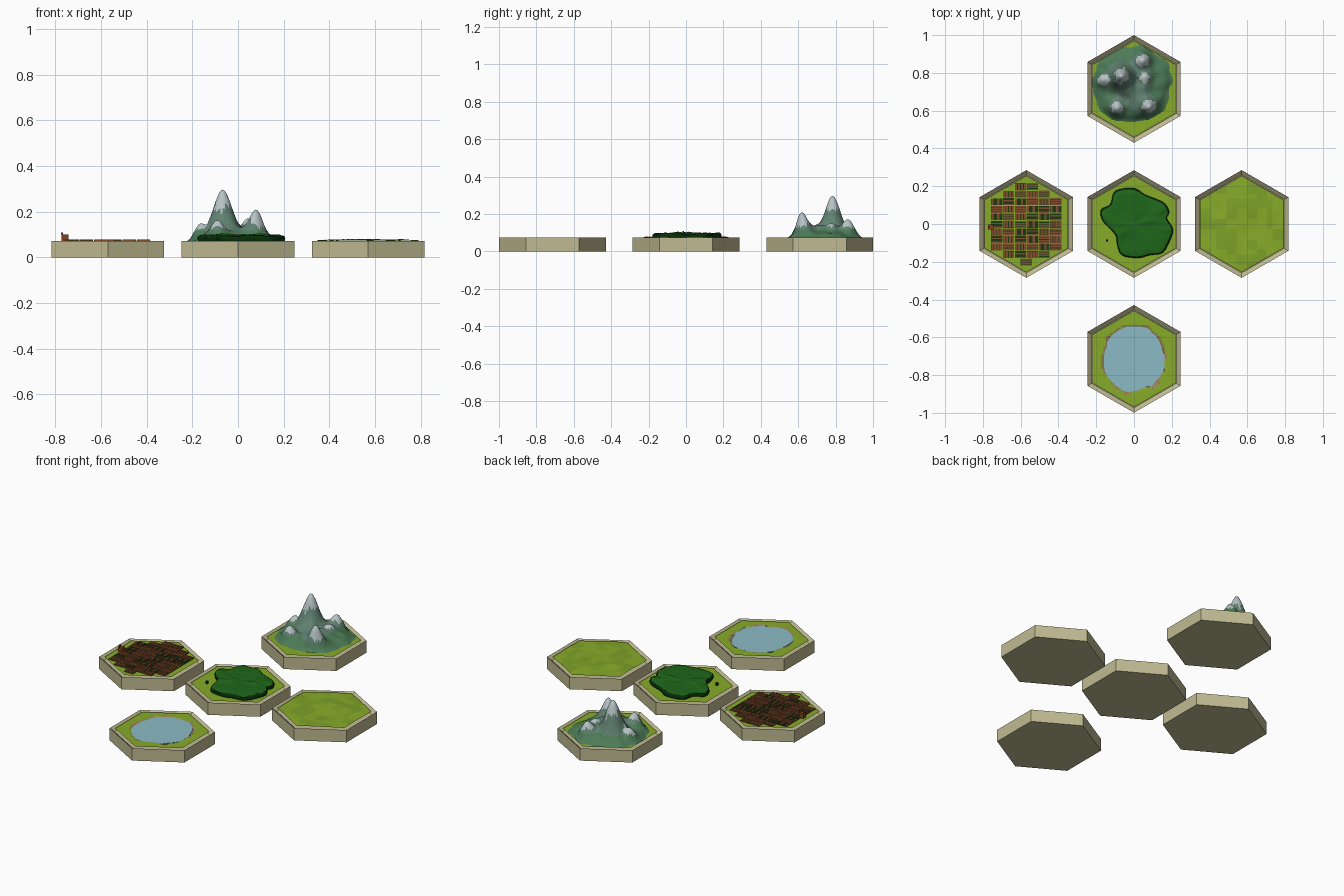
import bpy, bmesh, math, random
from mathutils import Vector, noise

if "Cube" in bpy.data.objects:
    bpy.data.objects.remove(bpy.data.objects["Cube"])

random.seed(4)
TOP = 0.073           # height of the turf
APO = 0.221           # inner hexagon apothem
CENTRES = {"mountain": (0, 0.715), "field": (-0.57, 0), "forest": (0, 0),
           "meadow": (0.57, 0), "lake": (0, -0.714)}


def mat(name, r, g, b):
    m = bpy.data.materials.new(name)
    m.diffuse_color = [*[(c / 255) ** 2.2 for c in (r, g, b)], 1]
    m.use_nodes = True
    m.node_tree.nodes["Principled BSDF"].inputs["Base Color"].default_value = m.diffuse_color
    return m


STONE = mat("stone_rim", 190, 185, 145)
GRASS = mat("grass", 134, 170, 45)
GRASS2 = mat("grass_dark", 124, 160, 44)
BANK = mat("bank", 150, 128, 85)
WATER = mat("water", 138, 186, 196)
LEAF = mat("leaf", 36, 102, 32)
LEAF_DARK = mat("leaf_dark", 16, 50, 18)
ROCK_LOW = mat("rock_low", 78, 122, 88)
ROCK = mat("rock", 96, 128, 112)
SNOW = mat("snow", 182, 194, 196)
SOIL = mat("soil", 128, 78, 48)
CROP = mat("crop", 34, 58, 26)
BRICK = mat("brick", 130, 66, 38)


def finish(bm, name, mats, centre, smooth=None):
    bmesh.ops.recalc_face_normals(bm, faces=bm.faces)
    me = bpy.data.meshes.new(name)
    bm.to_mesh(me)
    bm.free()
    for m in mats:
        me.materials.append(m)
    ob = bpy.data.objects.new(name, me)
    ob.location = (*centre, 0)
    bpy.context.collection.objects.link(ob)
    if smooth:
        bpy.ops.object.select_all(action='DESELECT')
        ob.select_set(True)
        bpy.context.view_layer.objects.active = ob
        bpy.ops.object.shade_smooth_by_angle(angle=math.radians(smooth))
    return ob


def wave(x, y, scale, seed=0):
    return noise.noise(Vector((x * scale, y * scale, seed + 0.37)))


def tile(name, centre):
    # hexagonal tray with a raised rim
    bm = bmesh.new()
    hexa = [bm.verts.new((0.285 * math.sin(k * math.pi / 3), 0.285 * math.cos(k * math.pi / 3), 0))
            for k in range(6)]
    base = bm.faces.new(hexa)
    ext = bmesh.ops.extrude_face_region(bm, geom=[base], use_keep_orig=True)
    up = [v for v in ext["geom"] if isinstance(v, bmesh.types.BMVert)]
    bmesh.ops.translate(bm, verts=up, vec=(0, 0, TOP))
    bmesh.ops.recalc_face_normals(bm, faces=bm.faces)
    top = max(bm.faces, key=lambda f: f.calc_center_median().z)
    bmesh.ops.inset_region(bm, faces=[top], thickness=0.247 - APO)
    bmesh.ops.translate(bm, verts=top.verts[:], vec=(0, 0, -0.02))
    finish(bm, name + "_tile", [STONE], centre)


def terrain(name, centre, height, pick, mats, n, smooth=None, keep=None):
    # grid trimmed to the inner hexagon, lifted by a height function
    bm = bmesh.new()
    bmesh.ops.create_grid(bm, x_segments=n, y_segments=n, size=0.27)
    for k in range(6):
        d = Vector((math.cos(k * math.pi / 3), math.sin(k * math.pi / 3), 0))
        bmesh.ops.bisect_plane(bm, geom=bm.verts[:] + bm.edges[:] + bm.faces[:],
                               plane_co=d * APO, plane_no=d, clear_outer=True)
    for v in bm.verts:
        v.co.z = height(v.co.x, v.co.y)
    for f in bm.faces:
        c = f.calc_center_median()
        f.material_index = pick(c.x, c.y, c.z)
    if keep:
        bmesh.ops.delete(bm, geom=[f for f in bm.faces if not keep(f)], context='FACES')
    return finish(bm, name, mats, centre, smooth)


def loop_points(pts, sub=4):
    # closed smooth curve through a few outline points
    out, n = [], len(pts)
    P = [Vector(p) for p in pts]
    for i in range(n):
        a, b, c, d = (P[(i + k) % n] for k in (-1, 0, 1, 2))
        for s in range(sub):
            t = s / sub
            out.append(0.5 * (2 * b + (c - a) * t + (2 * a - 5 * b + 4 * c - d) * t * t
                              + (3 * b - a - 3 * c + d) * t ** 3))
    return out


def patch(name, centre, outline, rings, bump, mats, smooth):
    # stacked scaled outlines: rings are (scale, z, material)
    bm = bmesh.new()
    prev = None
    for s, z, m in rings:
        cur = [bm.verts.new((p.x * s, p.y * s, z + bump(p.x * s, p.y * s, s))) for p in outline]
        if prev:
            for i in range(len(cur)):
                j = (i + 1) % len(cur)
                bm.faces.new((prev[i], prev[j], cur[j], cur[i])).material_index = m
        prev = cur
    bm.faces.new(prev).material_index = rings[-1][2]
    return finish(bm, name, mats, centre, smooth)


def add_box(bm, x, y, z0, sx, sy, sz, index=0):
    vs = bmesh.ops.create_cube(bm, size=1)["verts"]
    for v in vs:
        v.co = Vector((x + v.co.x * sx, y + v.co.y * sy, z0 + (v.co.z + 0.5) * sz))
    for f in {f for v in vs for f in v.link_faces}:
        f.material_index = index


for key, c in CENTRES.items():
    tile(key, c)

# plain turf on three tiles, rolling turf on the meadow
block = lambda x, y, z: int(wave(round(x / 0.05), round(y / 0.05), 0.73) > 0.1)
for key in ("mountain", "field", "forest"):
    terrain(key + "_turf", CENTRES[key], lambda x, y: TOP, lambda x, y, z: 0, [GRASS], 4)


def meadow_height(x, y):
    fade = max(0, 1 - (math.hypot(x, y) / 0.26) ** 4)
    return TOP + fade * (0.004 + 0.007 * wave(x, y, 14))


terrain("meadow_turf", CENTRES["meadow"], meadow_height, block, [GRASS, GRASS2], 20, 30)

# lake: turf sinking to a brown bank, with a flat water sheet
shore = lambda x, y: math.hypot(x, y) - 0.175 - 0.02 * wave(x, y, 16, 3)
terrain("lake_turf", CENTRES["lake"],
        lambda x, y: TOP - 0.012 * min(1, max(0, -shore(x, y) / 0.02)),
        lambda x, y, z: int(shore(x, y) < 0.004), [GRASS, BANK], 40)
radii = [0.165, 0.158, 0.168, 0.178, 0.172, 0.178, 0.172, 0.165, 0.158, 0.168, 0.172, 0.18,
         0.175, 0.178, 0.165, 0.17]
lake = loop_points([(r * math.cos(i * math.pi / 8), r * math.sin(i * math.pi / 8))
                    for i, r in enumerate(radii)], 2)
patch("lake_water", CENTRES["lake"], lake, [(1, 0.068, 0), (1, 0.0705, 0)],
      lambda x, y, s: 0, [WATER], None)

# mountain: (x, y, summit height, spread)
PEAKS = [(-0.067, 0.068, 0.297, 0.036), (0.078, -0.095, 0.21, 0.030), (-0.09, -0.10, 0.165, 0.026),
         (-0.16, 0.05, 0.15, 0.025), (0.045, 0.15, 0.172, 0.028), (0.055, 0.06, 0.15, 0.022)]


def bell(p, x, y):
    return math.exp(-((x - p[0]) ** 2 + (y - p[1]) ** 2) / (2 * p[3] ** 2))


def mountain_height(x, y):
    r = math.hypot(x + 0.012, y - 0.025) / (0.207 + 0.025 * wave(x, y, 14, 5))
    base = 0.062 * max(0, 1 - r * r) * (1 + 0.4 * wave(x, y, 18, 1))
    h = base + max((p[2] - TOP - base) * bell(p, x, y) for p in PEAKS)
    return TOP - 0.002 + h * min(1, max(0, (1.05 - r) * 5)) + 0.002 * (r < 1)


def mountain_pick(x, y, z):
    if max(bell(p, x, y) for p in PEAKS) + 0.25 * wave(x, y, 40, 2) > 0.52:
        return 2
    return int(z > 0.118)


terrain("mountain", CENTRES["mountain"], mountain_height, mountain_pick,
        [ROCK_LOW, ROCK, SNOW], 56, 60, lambda f: max(v.co.z for v in f.verts) > TOP)

# forest canopy with dark sides and a small stump
canopy = loop_points([(-0.10, 0.175), (0, 0.19), (0.06, 0.155), (0.155, 0.115), (0.187, 0.065),
                      (0.175, 0.03), (0.205, -0.02), (0.2, -0.065), (0.155, -0.15), (0.085, -0.165),
                      (0.02, -0.18), (-0.065, -0.165), (-0.09, -0.105), (-0.10, -0.055),
                      (-0.165, 0.015), (-0.175, 0.075), (-0.125, 0.105)])
patch("forest_canopy", CENTRES["forest"], canopy,
      [(0.98, 0.07, 0), (1, 0.082, 0), (0.985, 0.092, 0), (0.95, 0.096, 0), (0.8, 0.097, 1),
       (0.65, 0.098, 1), (0.5, 0.097, 1), (0.35, 0.098, 1), (0.2, 0.097, 1), (0.07, 0.098, 1)],
      lambda x, y, s: 0 if s > 0.97 else 0.009 * wave(x, y * 1.6, 22, 2), [LEAF_DARK, LEAF], 50)
bm = bmesh.new()
add_box(bm, -0.143, -0.087, 0.07, 0.012, 0.012, 0.018)
finish(bm, "forest_stump", [LEAF_DARK], (0, 0))

# field: plots of crop strips, alternating direction, wider towards the middle
bm = bmesh.new()
PW, PH = 0.0625, 0.04
half = [1, 3, 3, 3, 3, 3, 3, 3, 3, 2, 2, 1]
for r in range(11):
    y = 0.198 - r * PH
    cols = [-1, 0] if r == 0 else [0 - 0.5] if r == 10 else range(-3, 3)
    for k in cols:
        x = (k + 0.5) * PW
        if math.hypot(x, y) > 0.222:
            continue
        flat = (r + int(k)) % 2 == 0
        soil = random.random() < 0.62
        add_box(bm, x, y, 0.07, PW - 0.003, PH - 0.004, 0.0045, 1)
        for i in range(4):
            t = (i + 0.5) / 4 - 0.5
            tone = 0 if soil else (i % 2)
            if flat:
                add_box(bm, x, y + t * PH, 0.07, PW - 0.004, PH / 4 - 0.003, 0.0085, tone)
            else:
                add_box(bm, x + t * PW, y, 0.07, PW / 4 - 0.004, PH - 0.005, 0.0085, tone)
finish(bm, "field_crops", [SOIL, CROP], CENTRES["field"])

# farmhouse with chimney
bm = bmesh.new()
add_box(bm, -0.188, -0.015, 0.07, 0.03, 0.026, 0.03)
add_box(bm, -0.2, -0.015, 0.10, 0.008, 0.01, 0.009)
finish(bm, "farmhouse", [BRICK], CENTRES["field"])
